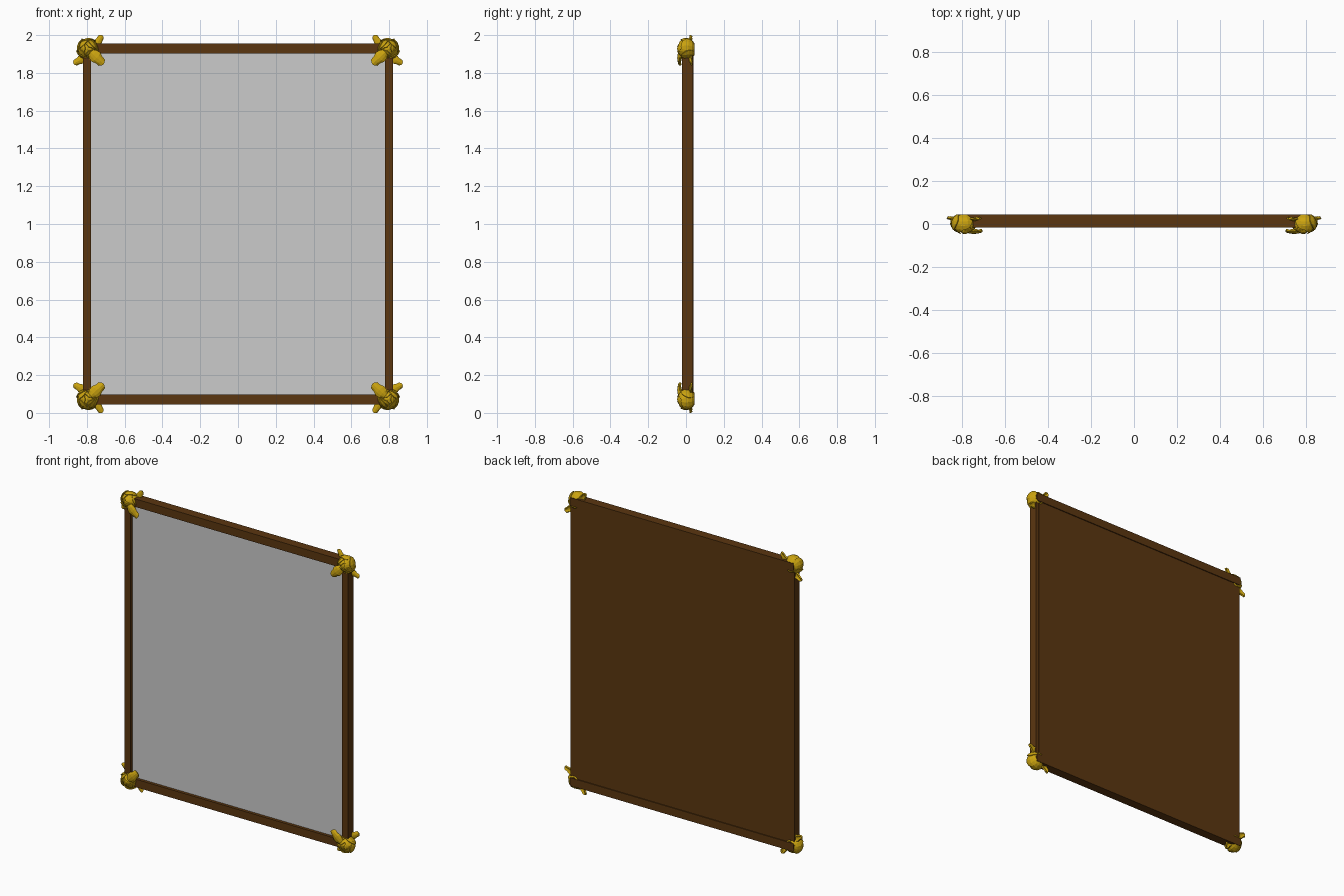
import bpy
import bmesh
import math
from mathutils import Vector

if "Cube" in bpy.data.objects:
    bpy.data.objects.remove(bpy.data.objects["Cube"], do_unlink=True)


def make_material(name, color):
    mat = bpy.data.materials.new(name)
    mat.use_nodes = True
    mat.diffuse_color = (*color, 1)
    mat.node_tree.nodes["Principled BSDF"].inputs["Base Color"].default_value = (*color, 1)
    return mat


WOOD = make_material("dark wood", (0.105, 0.037, 0.005))
GOLD = make_material("gold", (0.60, 0.37, 0.005))
PANE = make_material("grey pane", (0.60, 0.60, 0.60))

MID = 1.0  # height of the frame centre


def finish(name, bm, mat, axes=(False, False, False)):
    """Turn a bmesh into an object, mirrored about the frame centre."""
    bmesh.ops.recalc_face_normals(bm, faces=bm.faces)
    mesh = bpy.data.meshes.new(name)
    bm.to_mesh(mesh)
    bm.free()
    mesh.materials.append(mat)
    obj = bpy.data.objects.new(name, mesh)
    obj.location.z = MID
    bpy.context.collection.objects.link(obj)
    if any(axes):
        mirror = obj.modifiers.new("Mirror", 'MIRROR')
        mirror.use_axis = axes
        mirror.use_mirror_merge = False
    return obj


def box(name, low, high, mat, axes=(False, False, False)):
    bm = bmesh.new()
    bmesh.ops.create_cube(bm, size=1)
    low, high = Vector(low), Vector(high)
    for v in bm.verts:
        v.co = (low + high) / 2 + v.co * (high - low)
    return finish(name, bm, mat, axes)


# Frame bars, backing board and pane
OUT_X, IN_X, OUT_Z, IN_Z = 0.821, 0.777, 0.956, 0.903
box("side_bar", (IN_X, -0.02, -0.951), (OUT_X, 0.037, 0.951), WOOD, (True, False, False))
box("cross_bar", (-0.819, -0.016, IN_Z), (0.819, 0.045, OUT_Z), WOOD, (False, False, True))
box("backing_board", (-0.80, 0.012, -0.93), (0.80, 0.039, 0.93), WOOD)
box("pane", (-0.79, 0.004, -0.92), (0.79, 0.011, 0.92), PANE)

CORNERS = (True, False, True)
CENTRE = Vector((0.796, 0, 0.927))


def patch(bm, point, nu, nv):
    """Grid of quads over u in -1..1 and v in 0..1."""
    rows = [[bm.verts.new(point(2 * i / nu - 1, j / nv)) for i in range(nu + 1)]
            for j in range(nv + 1)]
    for a, b in zip(rows, rows[1:]):
        for i in range(nu):
            bm.faces.new((a[i], a[i + 1], b[i + 1], b[i]))


def thicken(obj, amount):
    solid = obj.modifiers.new("Thickness", 'SOLIDIFY')
    solid.thickness = amount
    solid.offset = 0


# Rose heart
bm = bmesh.new()
bmesh.ops.create_icosphere(bm, subdivisions=2, radius=1)
for v in bm.verts:
    v.co = CENTRE + v.co * Vector((0.048, 0.038, 0.048))
finish("rose_heart", bm, GOLD, CORNERS)


# Rose petals: cupped shells in rings, opening towards the front
def petal_ring(name, count, radius, depth, start, end, spread, turn):
    bm = bmesh.new()
    for k in range(count):
        middle = turn + math.tau * k / count

        def point(u, v):
            polar = start + (end - start) * v - 0.25 * u * u * v
            angle = middle + u * spread * (0.65 + 0.35 * math.sin(math.pi * v))
            r = radius * (1 + 0.07 * u)
            return CENTRE + Vector((r * math.sin(polar) * math.cos(angle),
                                    depth * math.cos(polar),
                                    r * math.sin(polar) * math.sin(angle)))
        patch(bm, point, 4, 4)
    thicken(finish(name, bm, GOLD, CORNERS), 0.005)


petal_ring("outer_petals", 5, 0.056, 0.050, 0.55, 2.15, 0.85, 0.3)
petal_ring("middle_petals", 4, 0.050, 0.045, 0.9, 2.55, 0.95, 0.9)
petal_ring("inner_petals", 3, 0.040, 0.047, 1.4, 2.85, 1.1, 0.1)


# Leaves: folded blades with a blunt tip
def leaf(name, base, tip, width, fold):
    base, tip = Vector(base), Vector(tip)
    along = tip - base
    side = along.cross(Vector((0, 1, 0))).normalized()
    bm = bmesh.new()

    def point(u, v):
        half = width * (0.3 + 0.7 * math.sin(math.pi * min(v + 0.05, 0.83)))
        arch = fold * (u * u - math.sin(math.pi * v) * 0.6)
        return base + along * (v - 0.14 * u * u * v) + side * u * half + Vector((0, arch, 0))
    patch(bm, point, 4, 4)
    thicken(finish(name, bm, GOLD, CORNERS), 0.009)


leaf("front_leaf", (0.782, -0.036, 0.912), (0.712, -0.036, 0.846), 0.031, 0.010)
leaf("top_leaf", (0.765, 0.022, 0.925), (0.719, 0.024, 0.999), 0.021, 0.007)
leaf("side_leaf", (0.805, 0.022, 0.885), (0.870, 0.027, 0.849), 0.021, 0.007)
